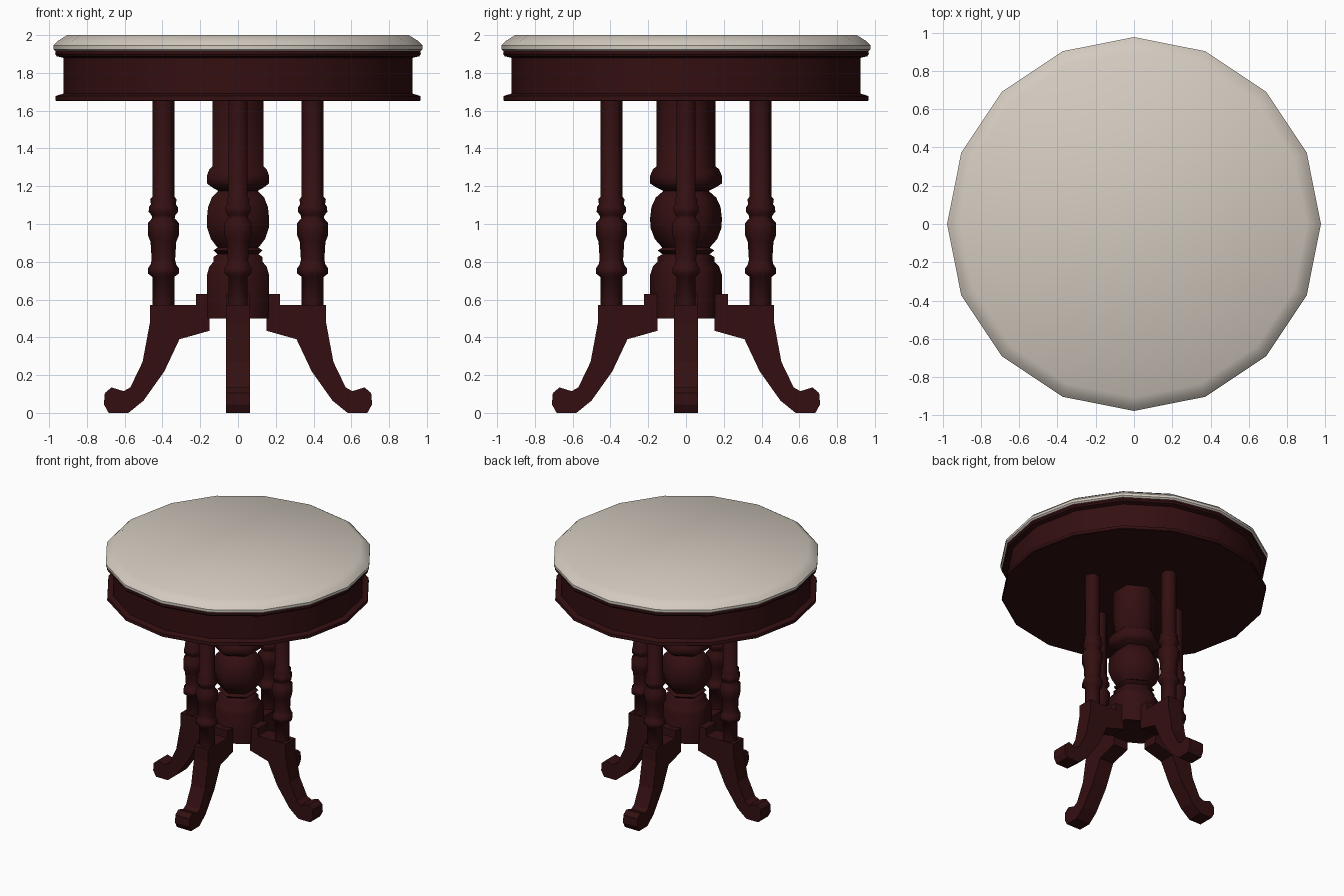
import bpy, bmesh, math
from mathutils import Matrix

if "Cube" in bpy.data.objects:
    bpy.data.objects.remove(bpy.data.objects["Cube"])


def material(name, rgb):
    m = bpy.data.materials.new(name)
    m.diffuse_color = (*rgb, 1)
    m.use_nodes = True
    m.node_tree.nodes["Principled BSDF"].inputs["Base Color"].default_value = m.diffuse_color
    return m


WOOD = material("dark red wood", (0.034, 0.0048, 0.0055))
STONE = material("pale stone", (0.66, 0.60, 0.53))


def finish(name, bm, mat, smooth=None):
    bmesh.ops.recalc_face_normals(bm, faces=bm.faces)
    me = bpy.data.meshes.new(name)
    bm.to_mesh(me)
    bm.free()
    me.materials.append(mat)
    ob = bpy.data.objects.new(name, me)
    bpy.context.collection.objects.link(ob)
    if smooth:
        bpy.ops.object.select_all(action='DESELECT')
        ob.select_set(True)
        bpy.context.view_layer.objects.active = ob
        bpy.ops.object.shade_smooth_by_angle(angle=math.radians(smooth))
    return ob


def turned(name, profile, sides, mat, start=0.0, offset=0.0, spin=0.0, smooth=None):
    """Lathe a (radius, z) profile into a closed polygonal turning."""
    bm = bmesh.new()
    rings = [[bm.verts.new((r * math.cos(start + math.tau * i / sides),
                            r * math.sin(start + math.tau * i / sides), z))
              for i in range(sides)] for r, z in profile]
    for a, b in zip(rings, rings[1:]):
        for i in range(sides):
            j = (i + 1) % sides
            bm.faces.new((a[i], a[j], b[j], b[i]))
    bm.faces.new(rings[0])
    bm.faces.new(rings[-1])
    bm.transform(Matrix.Rotation(spin, 4, 'Z') @ Matrix.Translation((offset, 0, 0)))
    return finish(name, bm, mat, smooth)


def leg(name, outline, thickness, spin):
    """Extrude a flat (x, z) outline and turn it round the table axis."""
    bm = bmesh.new()
    face = bm.faces.new([bm.verts.new((x, -thickness / 2, z)) for x, z in outline])
    ext = bmesh.ops.extrude_face_region(bm, geom=[face])
    verts = [g for g in ext["geom"] if isinstance(g, bmesh.types.BMVert)]
    bmesh.ops.translate(bm, verts=verts, vec=(0, thickness, 0))
    bm.transform(Matrix.Rotation(spin, 4, 'Z'))
    return finish(name, bm, WOOD)


# Round stone top with sloped rim
turned("table_top", [(0.965, 1.915), (0.977, 1.925), (0.977, 1.945), (0.955, 1.968), (0.905, 2.0)],
       16, STONE, smooth=40)

# Wooden apron with a lip above and below
turned("apron", [(0.96, 1.65), (0.967, 1.655), (0.965, 1.678), (0.925, 1.69), (0.925, 1.88),
                 (0.96, 1.888), (0.968, 1.90), (0.965, 1.915)], 16, WOOD, smooth=30)

# Six-sided central column with ball
turned("central_column",
       [(0.19, 0.50), (0.19, 0.73), (0.175, 0.775), (0.15, 0.80), (0.15, 0.825), (0.125, 0.84),
        (0.15, 0.86), (0.125, 0.875), (0.165, 0.92), (0.188, 0.98), (0.19, 1.03), (0.183, 1.09),
        (0.16, 1.14), (0.12, 1.175), (0.16, 1.195), (0.19, 1.215), (0.19, 1.255),
        (0.175, 1.29), (0.155, 1.305), (0.155, 1.65)],
       6, WOOD, start=math.pi / 2, smooth=62)

POST = [(0.058, 0.56), (0.058, 0.72), (0.082, 0.738), (0.082, 0.765), (0.068, 0.785),
        (0.062, 0.81), (0.068, 0.905), (0.082, 0.94), (0.082, 1.005), (0.06, 1.03),
        (0.062, 1.045), (0.078, 1.065), (0.076, 1.09), (0.066, 1.105), (0.07, 1.13),
        (0.058, 1.145), (0.058, 1.65)]
LEG = [(0.15, 0.435), (0.31, 0.39), (0.39, 0.22), (0.50, 0.065), (0.58, 0), (0.685, 0),
       (0.71, 0.045), (0.705, 0.105), (0.67, 0.135), (0.605, 0.115), (0.57, 0.135),
       (0.505, 0.27), (0.467, 0.475), (0.467, 0.57), (0.222, 0.57), (0.222, 0.63), (0.15, 0.63)]

# Four scrolled legs, each carrying a turned post
for k, side in enumerate(("right", "back", "left", "front")):
    spin = k * math.pi / 2
    leg(side + "_leg", LEG, 0.125, spin)
    turned(side + "_post", POST, 6, WOOD, offset=0.395, spin=spin, smooth=62)
